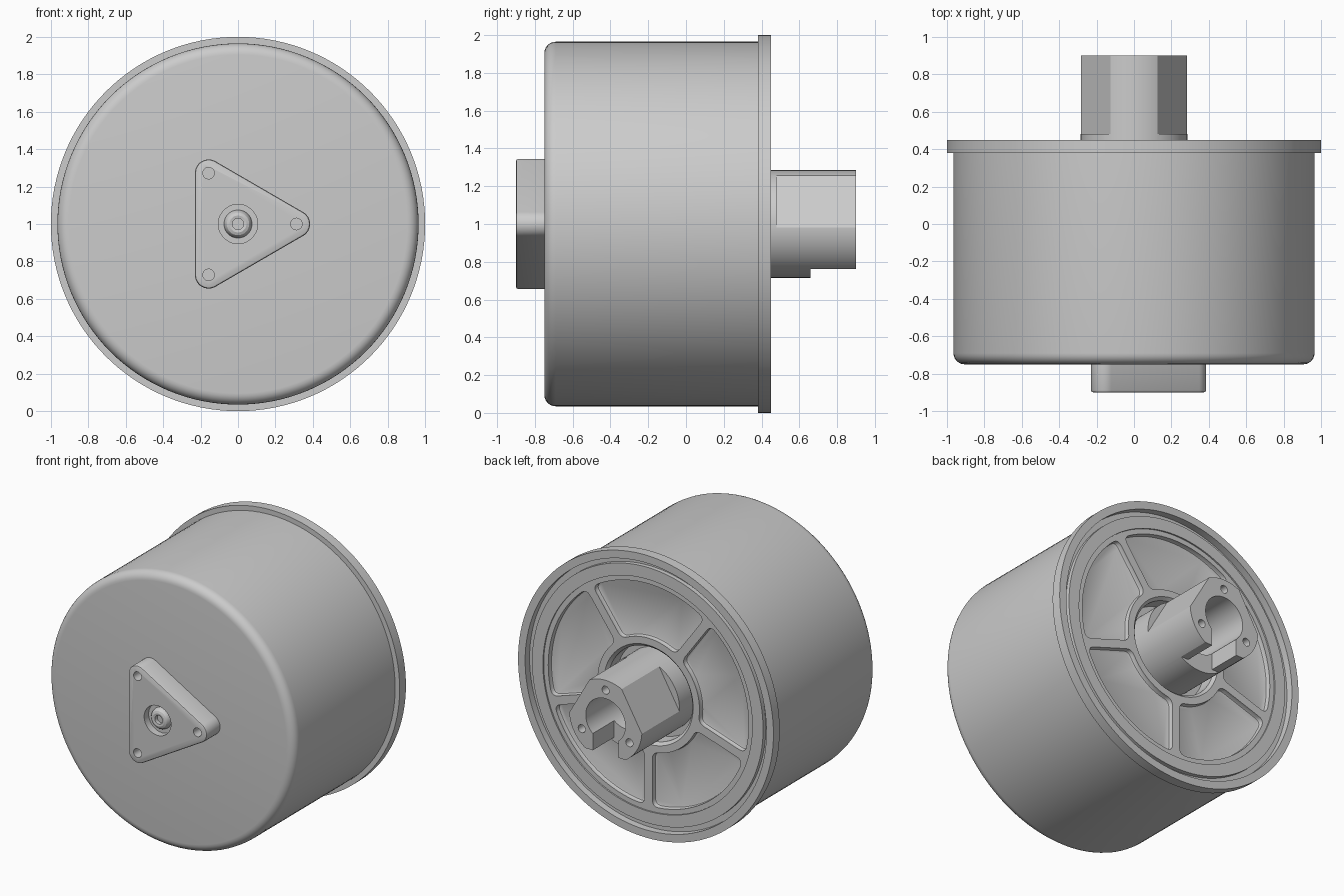
import bpy, bmesh
from math import sin, cos, asin, pi, radians

if "Cube" in bpy.data.objects:
    bpy.data.objects.remove(bpy.data.objects["Cube"])

CZ = 1.0  # height of the main axis, which runs along y


def finish(name, bm):
    bmesh.ops.remove_doubles(bm, verts=bm.verts, dist=1e-5)
    bmesh.ops.recalc_face_normals(bm, faces=bm.faces)
    mesh = bpy.data.meshes.new(name)
    bm.to_mesh(mesh)
    bm.free()
    ob = bpy.data.objects.new(name, mesh)
    bpy.context.collection.objects.link(ob)
    return ob


def lathe(name, profile, segs=128):
    """Revolve (radius, y) points around the main axis."""
    bm = bmesh.new()
    verts = [bm.verts.new((r, y, CZ)) for r, y in profile]
    edges = [bm.edges.new(p) for p in zip(verts, verts[1:])]
    bmesh.ops.spin(bm, geom=verts + edges, cent=(0, 0, CZ), axis=(0, 1, 0),
                   angle=2 * pi, steps=segs, use_duplicate=False)
    bmesh.ops.remove_doubles(bm, verts=bm.verts, dist=1e-5)
    return finish(name, bm)


def prism(name, pts, y0, y1, edge=0):
    """Extrude an (x, z) outline from y0 to y1, optionally rounding the y0 rim."""
    bm = bmesh.new()
    face = bm.faces.new([bm.verts.new((x, y0, CZ + z)) for x, z in pts])
    rim = list(face.edges)
    ext = bmesh.ops.extrude_face_region(bm, geom=[face], use_keep_orig=True)
    for v in ext["geom"]:
        if isinstance(v, bmesh.types.BMVert):
            v.co.y = y1
    bmesh.ops.recalc_face_normals(bm, faces=bm.faces)
    if edge:
        bmesh.ops.bevel(bm, geom=rim, offset=edge, segments=2, profile=0.5,
                        affect='EDGES')
    return finish(name, bm)


def polar(r, a):
    return (r * cos(a), r * sin(a))


def circle(r, x=0, z=0, n=48):
    return [(x + r * cos(2 * pi * i / n), z + r * sin(2 * pi * i / n)) for i in range(n)]


def turn(pts, a):
    return [(x * cos(a) - z * sin(a), x * sin(a) + z * cos(a)) for x, z in pts]


def cut(ob, cutters):
    bpy.context.view_layer.objects.active = ob
    for c in cutters:
        c.hide_render = True
        mod = ob.modifiers.new("cut", 'BOOLEAN')
        mod.operation = 'DIFFERENCE'
        mod.solver = 'EXACT'
        mod.object = c
        bpy.ops.object.modifier_apply(modifier=mod.name)
        bpy.data.objects.remove(c)


def bend(p, c, q, n=5):
    """Rounded corner from p to q around c."""
    return [tuple((1 - t) ** 2 * p[k] + 2 * t * (1 - t) * c[k] + t * t * q[k] for k in (0, 1))
            for t in (i / n for i in range(n + 1))]


def pocket_outline(ri, ro, rib, fillet):
    """Fan-shaped pocket one fifth of a turn wide, centred on angle 0."""
    def side(r):
        return pi / 5 - asin(rib / r)
    ao, ai = side(ro) - fillet / ro, side(ri) - fillet / ri
    half = [polar(ro, ao * i / 10) for i in range(10)]
    half += bend(polar(ro, ao), polar(ro, side(ro)), polar(ro - fillet, side(ro - fillet)))
    half += bend(polar(ri + fillet, side(ri + fillet)), polar(ri, side(ri)), polar(ri, ai))
    half += [polar(ri, ai * i / 5) for i in range(4, -1, -1)]
    return half + [(x, -z) for x, z in half[-2:0:-1]]


# drum with rounded front edge, rear flange, ring groove and hub recess
fillet = [(0.905 + 0.06 * sin(radians(a)), -0.69 - 0.06 * cos(radians(a)))
          for a in range(0, 91, 15)]
drum = lathe("drum", [(0, -0.75)] + fillet + [
    (0.965, 0.38), (1, 0.38), (1, 0.45), (0.945, 0.45), (0.945, 0.40), (0.905, 0.40),
    (0.905, 0.43), (0.82, 0.43), (0.82, 0.42), (0.35, 0.42), (0.33, 0.40),
    (0.33, 0.30), (0, 0.30)])

# five pockets leaving ribs on the rear face
fan = pocket_outline(0.40, 0.785, 0.03, 0.05)
cut(drum, [prism("pocket_cutter", turn(fan, radians(90 + 72 * k)), 0.385, 0.6, 0.012)
           for k in range(5)])

# rear shaft: three flats, bore, bottom slot and three screw holes
shaft = prism("shaft", circle(0.285, n=96), 0.28, 0.9)
flat = [(0.237, -0.3), (0.4, -0.3), (0.4, 0.3), (0.237, 0.3)]
cutters = [prism("flat_cutter", turn(flat, radians(a)), y, 1.0)
           for a, y in ((30, 0.48), (150, 0.48), (270, 0.66))]
cutters.append(prism("bore_cutter", circle(0.155, n=64), 0.42, 1.0))
cutters.append(prism("slot_cutter", [(-0.1, -0.4), (0.1, -0.4), (0.1, 0), (-0.1, 0)], 0.66, 1.0))
cutters += [prism("screw_cutter", circle(0.028, *polar(0.215, radians(a)), n=24), 0.78, 1.0)
            for a in (90, 210, 330)]
cut(shaft, cutters)

# triangular front boss with rounded corners and a recessed centre
corners = [(0.312, 0), (-0.157, 0.272), (-0.157, -0.272)]
outline = []
for k, (x, z) in enumerate(corners):
    outline += [(x + 0.073 * cos(a), z + 0.073 * sin(a))
                for a in (radians(120 * k - 60 + 10 * i) for i in range(13))]
boss = prism("front_boss", outline, -0.9, -0.74, 0.012)
cut(boss, [prism("screw_cutter", circle(0.031, x, z, 24), -1, -0.82) for x, z in corners]
    + [prism("centre_cutter", circle(0.105), -1, -0.85)])

# domed button with a hole in the boss recess
button = lathe("centre_button", [
    (0, -0.86), (0.03, -0.86), (0.03, -0.888), (0.045, -0.891), (0.06, -0.885),
    (0.07, -0.872), (0.075, -0.85), (0.075, -0.84), (0, -0.84)], 48)

# smooth shading with crisp edges
for ob in (drum, shaft, boss, button):
    bpy.ops.object.select_all(action='DESELECT')
    ob.select_set(True)
    bpy.context.view_layer.objects.active = ob
    bpy.ops.object.shade_smooth_by_angle(angle=radians(30))
